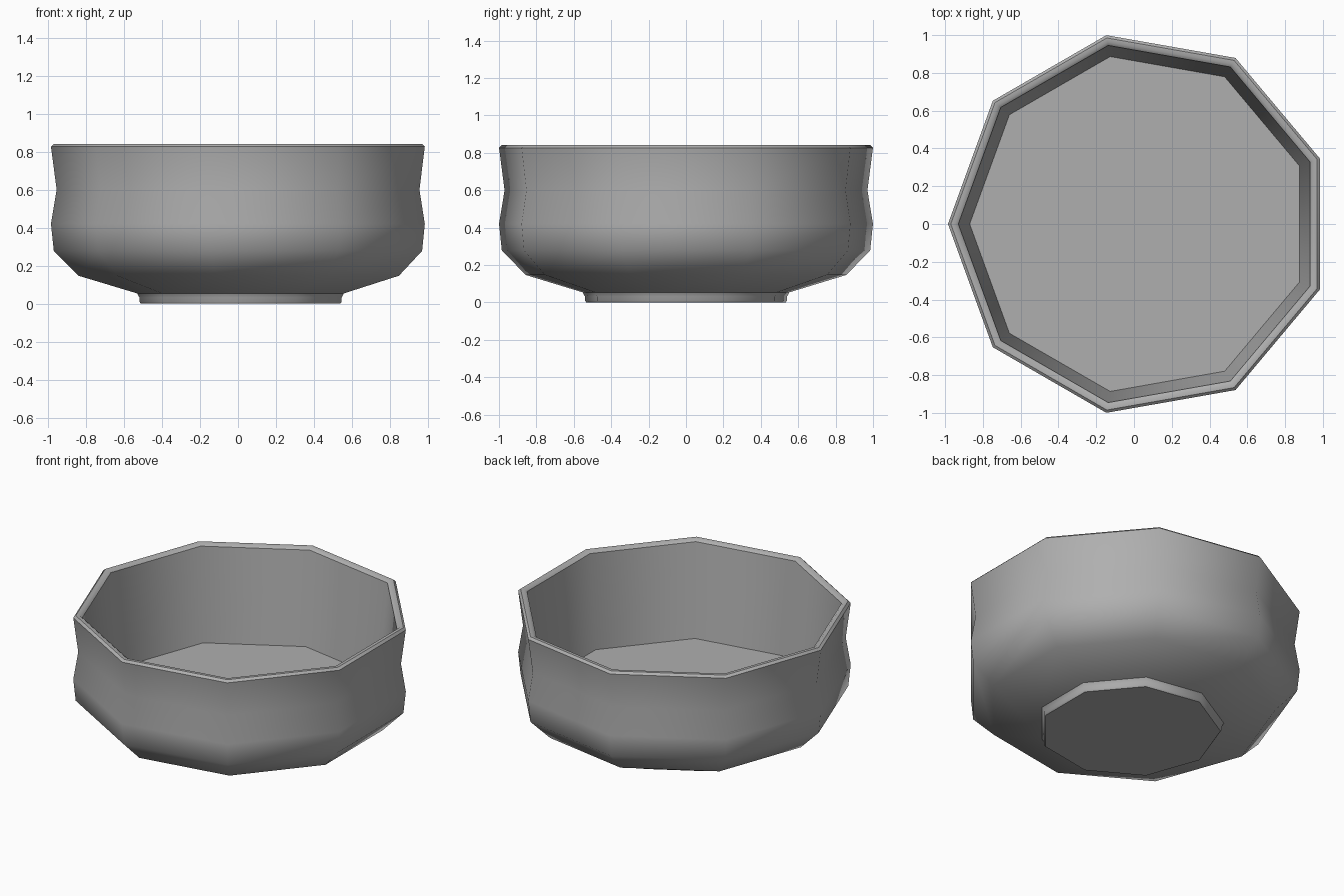
import bpy, bmesh
from math import pi, sin, cos, radians

if "Cube" in bpy.data.objects:
    bpy.data.objects.remove(bpy.data.objects["Cube"])

SIDES = 9
CX = 0.03  # the nine-sided outline is centred by its bounds

# profile (radius, height): foot, outer wall, bevelled rim, inner wall to floor
PROFILE = [
    (0.541, 0.0), (0.549, 0.01), (0.549, 0.032), (0.561, 0.054),
    (0.87, 0.147), (1.0, 0.278), (1.015, 0.42), (0.985, 0.60),
    (1.015, 0.827), (1.0, 0.841), (0.978, 0.841), (0.96, 0.827),
    (0.90, 0.215),
]

# bowl shell: rings of the profile, closed by the foot base and inner floor
bm = bmesh.new()
rings = []
for r, z in PROFILE:
    rings.append([bm.verts.new((CX + r * cos(pi + 2 * pi * i / SIDES),
                                r * sin(pi + 2 * pi * i / SIDES), z))
                  for i in range(SIDES)])
for a, b in zip(rings, rings[1:]):
    for i in range(SIDES):
        j = (i + 1) % SIDES
        bm.faces.new((a[i], a[j], b[j], b[i]))
bm.faces.new(rings[0][::-1])
bm.faces.new(rings[-1])
bmesh.ops.recalc_face_normals(bm, faces=bm.faces)

mesh = bpy.data.meshes.new("bowl")
bm.to_mesh(mesh)
bm.free()
bowl = bpy.data.objects.new("bowl", mesh)
bpy.context.collection.objects.link(bowl)

# dark grey glaze
glaze = bpy.data.materials.new("dark_grey")
glaze.diffuse_color = (0.43, 0.43, 0.43, 1.0)
glaze.use_nodes = True
glaze.node_tree.nodes["Principled BSDF"].inputs["Base Color"].default_value = glaze.diffuse_color
mesh.materials.append(glaze)

# smooth walls, crisp foot and floor edges
bpy.context.view_layer.objects.active = bowl
bowl.select_set(True)
bpy.ops.object.shade_smooth_by_angle(angle=radians(43))
